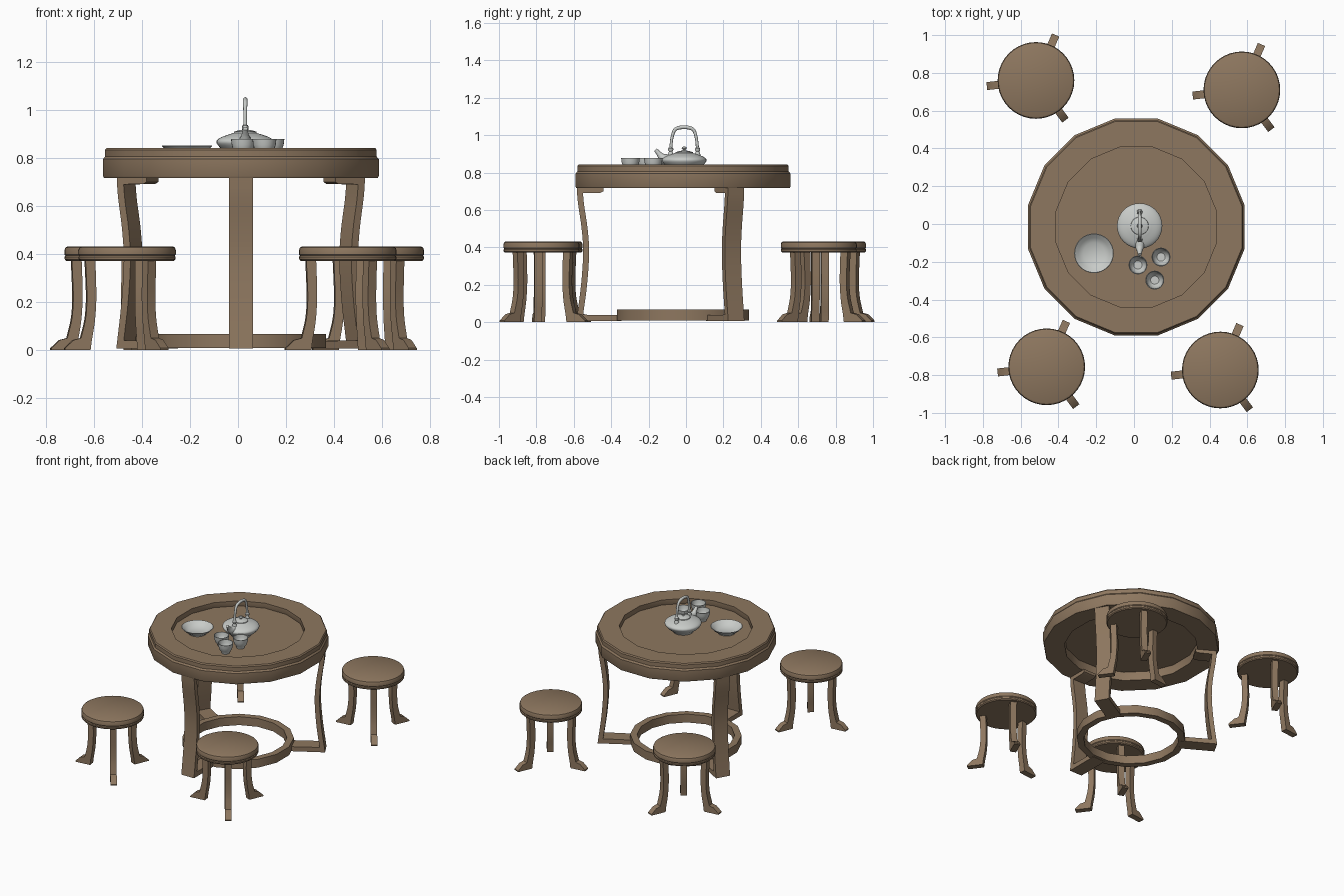
import bpy, bmesh, math
from mathutils import Matrix, Vector

if "Cube" in bpy.data.objects:
    bpy.data.objects.remove(bpy.data.objects["Cube"])


def material(name, rgb):
    m = bpy.data.materials.new(name)
    m.diffuse_color = (*rgb, 1)
    m.use_nodes = True
    m.node_tree.nodes["Principled BSDF"].inputs["Base Color"].default_value = m.diffuse_color
    return m


WOOD = material("brown wood", (0.27, 0.185, 0.115))
CHINA = material("pale grey china", (0.58, 0.60, 0.58))


def finish(bm, name, mat, loc=(0, 0, 0), angle=35):
    bmesh.ops.recalc_face_normals(bm, faces=bm.faces)
    me = bpy.data.meshes.new(name)
    bm.to_mesh(me)
    bm.free()
    me.materials.append(mat)
    ob = bpy.data.objects.new(name, me)
    ob.location = loc
    bpy.context.collection.objects.link(ob)
    bpy.ops.object.select_all(action='DESELECT')
    ob.select_set(True)
    bpy.context.view_layer.objects.active = ob
    bpy.ops.object.shade_smooth_by_angle(angle=math.radians(angle))
    return ob


def lathe(name, profile, n, mat, loc, closed=False, phase=0.0):
    """Spin (radius, z) points round z; radius 0 makes a pole."""
    bm = bmesh.new()
    rings = []
    for r, z in profile:
        if r == 0:
            rings.append([bm.verts.new((0, 0, z))] * n)
        else:
            rings.append([bm.verts.new((r * math.cos(a), r * math.sin(a), z))
                          for a in (phase + 2 * math.pi * i / n for i in range(n))])
    pairs = list(zip(rings, rings[1:]))
    if closed:
        pairs.append((rings[-1], rings[0]))
    for a, b in pairs:
        for i in range(n):
            j = (i + 1) % n
            vs = list(dict.fromkeys([a[i], a[j], b[j], b[i]]))
            if len(vs) > 2:
                bm.faces.new(vs)
    return finish(bm, name, mat, loc)


def smooth(pts, steps=4):
    """Catmull-Rom through the points."""
    p = [Vector(q) for q in pts]
    p = [2 * p[0] - p[1]] + p + [2 * p[-1] - p[-2]]
    out = []
    for i in range(1, len(p) - 2):
        a, b, c, d = p[i - 1:i + 3]
        for k in range(steps):
            t = k / steps
            out.append(0.5 * (2 * b + (c - a) * t + (2 * a - 5 * b + 4 * c - d) * t * t
                              + (3 * b - a - 3 * c + d) * t ** 3))
    return out + [p[-2]]


def cut_leg(name, outline, width, mat, loc, angle):
    """Extrude a (radius, z) outline sideways and turn it to an angle."""
    bm = bmesh.new()
    f = bm.faces.new([bm.verts.new((p[0], -width / 2, p[1])) for p in outline])
    ext = bmesh.ops.extrude_face_region(bm, geom=[f])
    bmesh.ops.translate(bm, vec=(0, width, 0),
                        verts=[v for v in ext["geom"] if isinstance(v, bmesh.types.BMVert)])
    bmesh.ops.rotate(bm, verts=bm.verts, cent=(0, 0, 0),
                     matrix=Matrix.Rotation(math.radians(angle), 3, 'Z'))
    return finish(bm, name, mat, loc)


def tube(name, path, mat, loc, n=12):
    """Round tube along (y, z, thickness) points in the yz plane."""
    pts = smooth(path, 5)
    bm = bmesh.new()
    rings = []
    for i, p in enumerate(pts):
        t = pts[min(i + 1, len(pts) - 1)] - pts[max(i - 1, 0)]
        side = Vector((0, -t[1], t[0])).normalized()
        c = Vector((0, p[0], p[1]))
        rings.append([bm.verts.new(c + p[2] * (math.cos(a) * Vector((1, 0, 0)) + math.sin(a) * side))
                      for a in (2 * math.pi * k / n for k in range(n))])
    for a, b in zip(rings, rings[1:]):
        for k in range(n):
            bm.faces.new([a[k], a[(k + 1) % n], b[(k + 1) % n], b[k]])
    bm.faces.new(rings[0])
    bm.faces.new(rings[-1])
    return finish(bm, name, mat, loc)


# --- Table: sixteen-sided rim, sunken panel, foot ring, three legs
C = (0.012, -0.016, 0)
K = 1 / math.cos(math.pi / 16)
PH = math.pi / 16
lathe("table_rim", [(r * K, z) for r, z in [
    (0.435, 0.717), (0.570, 0.717), (0.574, 0.725), (0.574, 0.795), (0.565, 0.806),
    (0.565, 0.834), (0.559, 0.842), (0.424, 0.842), (0.424, 0.80), (0.435, 0.78)]],
    16, WOOD, C, True, PH)
lathe("table_panel", [(0, 0.78), (0.45, 0.78), (0.45, 0.806), (0, 0.806)], 16, WOOD, C, False, PH)
lathe("foot_ring", [(r * K, z) for r, z in [
    (0.31, 0.008), (0.354, 0.008), (0.354, 0.068), (0.31, 0.068)]], 16, WOOD, C, True, PH)

outer = smooth([(0.568, 0.72), (0.562, 0.64), (0.542, 0.50), (0.534, 0.37), (0.545, 0.2), (0.570, 0.006)])
inner = smooth([(0.534, 0.04), (0.513, 0.2), (0.502, 0.37), (0.510, 0.50), (0.528, 0.62), (0.535, 0.69)])
table_leg = outer + [(0.33, 0.006), (0.33, 0.038)] + inner + [(0.44, 0.692), (0.425, 0.70), (0.425, 0.72)]
for i, a in enumerate((270, 30, 150)):
    cut_leg(f"table_leg_{i + 1}", table_leg, 0.10, WOOD, C, a)

# --- Four stools, each with a round seat and three splayed legs
seat = [(0, 0.372), (0.196, 0.372), (0.202, 0.378), (0.203, 0.388), (0.199, 0.393),
        (0.203, 0.398), (0.203, 0.416), (0.199, 0.427), (0.190, 0.432), (0, 0.432)]
s_out = smooth([(0.176, 0.375), (0.172, 0.29), (0.170, 0.21), (0.176, 0.13), (0.195, 0.05)])
s_in = smooth([(0.150, 0.04), (0.137, 0.12), (0.131, 0.21), (0.132, 0.29), (0.135, 0.375)])
stool_leg = s_out + [(0.226, 0.042), (0.262, 0.008), (0.262, 0), (0.155, 0)] + s_in
for s, (x, y) in enumerate([(-0.519, 0.76), (0.571, 0.71), (-0.462, -0.756), (0.457, -0.773)], 1):
    lathe(f"stool_{s}_seat", seat, 40, WOOD, (x, y, 0))
    for i, a in enumerate((66.6, 186.6, 306.6), 1):
        cut_leg(f"stool_{s}_leg_{i}", stool_leg, 0.042, WOOD, (x, y, 0), a)

# --- Teapot
T = (0.03, -0.01, 0)
body = smooth([(0.070, 0.815), (0.100, 0.838), (0.120, 0.866), (0.100, 0.886), (0.048, 0.904)])
lathe("teapot_body", [(0, 0.806), (0.066, 0.806)] + [tuple(p) for p in body] + [(0, 0.906)], 32, CHINA, T)
lathe("teapot_lid", [(0, 0.902), (0.048, 0.902), (0.046, 0.909), (0.028, 0.915), (0.008, 0.918),
                     (0.007, 0.922), (0.014, 0.929), (0.011, 0.937), (0, 0.940)], 24, CHINA, T)
tube("teapot_spout", [(-0.085, 0.868, 0.030), (-0.115, 0.880, 0.022), (-0.134, 0.900, 0.014),
                      (-0.153, 0.922, 0.010)], CHINA, T)
tube("teapot_handle", [(-0.072, 0.89, 0.010), (-0.070, 0.945, 0.008), (-0.064, 0.99, 0.008),
                       (-0.050, 1.028, 0.009), (-0.02, 1.041, 0.010), (0.02, 1.041, 0.010),
                       (0.050, 1.028, 0.009), (0.064, 0.99, 0.008), (0.070, 0.945, 0.008),
                       (0.072, 0.89, 0.010)], CHINA, T)
for i, y in enumerate((-0.072, 0.072), 1):
    lathe(f"handle_mount_{i}", [(0, 0.885), (0.017, 0.888), (0.013, 0.903), (0.009, 0.912), (0.014, 0.92),
                                (0.014, 0.928), (0.008, 0.936), (0, 0.938)], 12, CHINA, (0.03, y - 0.01, 0))

# --- Cups and plate
cup = [(0, 0.806), (0.026, 0.806), (0.027, 0.814), (0.040, 0.832), (0.047, 0.855), (0.050, 0.878),
       (0.046, 0.878), (0.043, 0.855), (0.035, 0.832), (0.022, 0.820), (0, 0.820)]
for i, (x, y) in enumerate([(0.021, -0.217), (0.143, -0.175), (0.110, -0.297)], 1):
    lathe(f"cup_{i}", cup, 24, CHINA, (x, y, 0))
lathe("plate", [(0, 0.806), (0.058, 0.806), (0.060, 0.812), (0.085, 0.830), (0.105, 0.850), (0.102, 0.852),
                (0.082, 0.835), (0.057, 0.818), (0, 0.818)], 32, CHINA, (-0.212, -0.155, 0))
